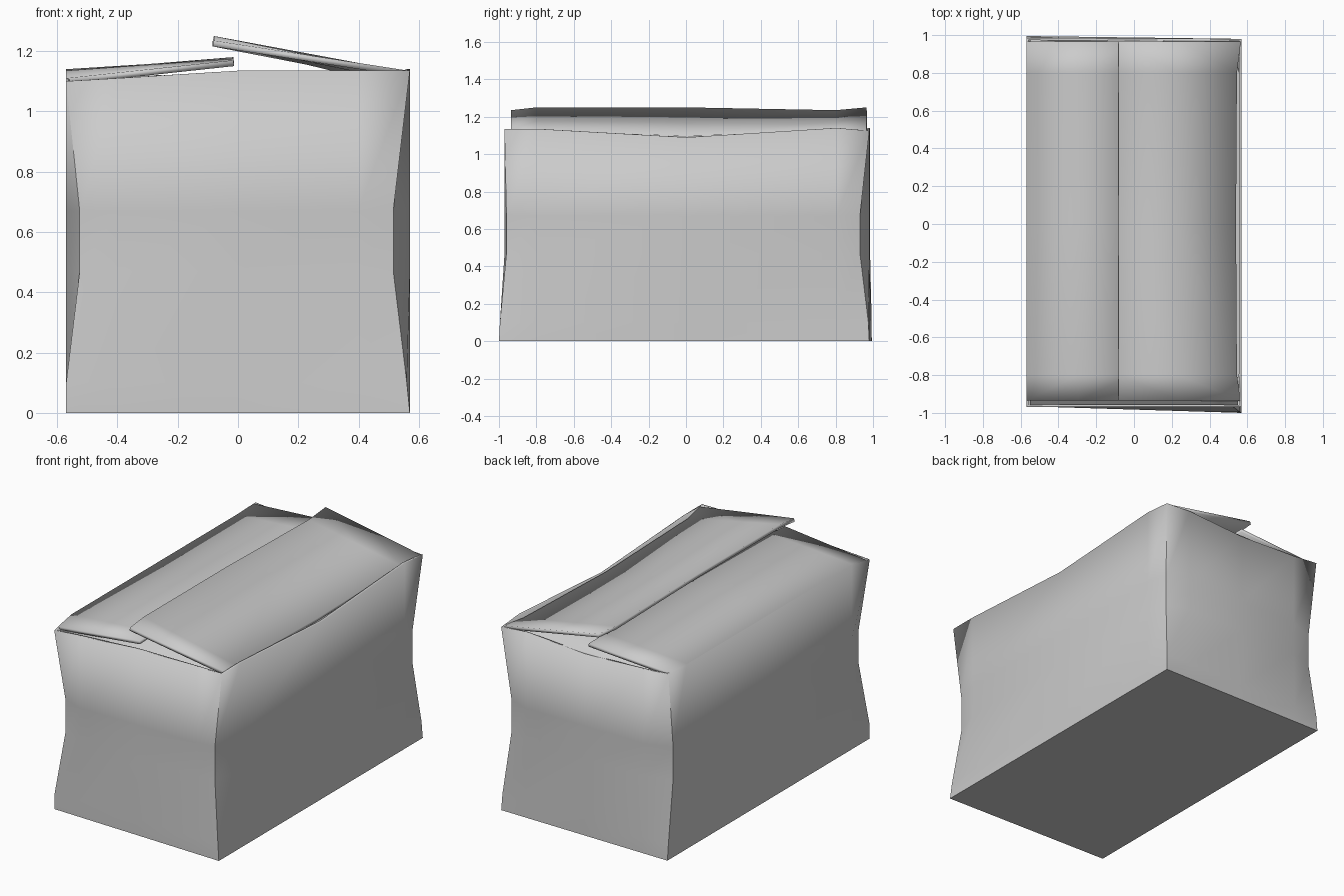
import bpy, bmesh, math
from mathutils import Vector

cube = bpy.data.objects.get("Cube")
if cube:
    bpy.data.objects.remove(cube)

grey = bpy.data.materials.new("plain grey card")
grey.use_nodes = True
grey.diffuse_color = (0.6, 0.6, 0.6, 1)
bsdf = next(n for n in grey.node_tree.nodes if n.type == 'BSDF_PRINCIPLED')
bsdf.inputs["Base Color"].default_value = (0.6, 0.6, 0.6, 1)
bsdf.inputs["Roughness"].default_value = 0.9


def finish(name, bm, thickness):
    """Turn a sheet into card: thickness below or inside, creases kept sharp."""
    mesh = bpy.data.meshes.new(name)
    bm.to_mesh(mesh)
    bm.free()
    mesh.materials.append(grey)
    obj = bpy.data.objects.new(name, mesh)
    bpy.context.collection.objects.link(obj)
    bpy.ops.object.select_all(action='DESELECT')
    obj.select_set(True)
    bpy.context.view_layer.objects.active = obj
    bpy.ops.object.shade_smooth_by_angle(angle=math.radians(30))
    solid = obj.modifiers.new("card thickness", 'SOLIDIFY')
    solid.thickness = thickness
    solid.offset = -1
    return obj


def ring(corners, heights, middle):
    """Closed ring of 16 points; wall centres follow the undented middle ring."""
    points = []
    for i in range(4):
        a, b = Vector(corners[i]), Vector(corners[(i + 1) % 4])
        ma, mb = Vector(middle[i]), Vector(middle[(i + 1) % 4])
        inset = 0.15 if i % 2 == 0 else 0.09
        for k, t in enumerate((0, inset, 0.5, 1 - inset)):
            p = a.lerp(b, t) if k == 0 else ma.lerp(mb, t)
            points.append((p.x, p.y, heights[4 * i + k]))
    return points


# Box body: dented corners, wavy rim, corners in order around from front -x
foot = [(-.57, -.965), (.57, -1), (.57, .98), (-.57, .995)]
low = [(-.57, -.965), (.56, -.995), (.565, .975), (-.57, .985)]
dent = [(-.525, -.925), (.515, -.96), (.535, .93), (-.56, .925)]
top = [(-.57, -.97), (.57, -.97), (.57, .98), (-.57, .985)]
rim = [1.10, 1.11, 1.135, 1.135, 1.135, 1.135, 1.09, 1.14,
       1.125, 1.135, 1.11, 1.125, 1.14, 1.135, 1.135, 1.135]
layers = [ring(foot, [0] * 16, foot), ring(low, [.1] * 16, foot),
          ring(dent, [.47] * 16, top), ring(dent, [.67] * 16, top),
          ring(top, rim, top)]
bm = bmesh.new()
rows = [[bm.verts.new(p) for p in layer] for layer in layers]
for a, b in zip(rows, rows[1:]):
    for i in range(16):
        j = (i + 1) % 16
        bm.faces.new((a[i], a[j], b[j], b[i]))
bm.faces.new(rows[0][::-1])
finish("box_body", bm, 0.015)


def flap(name, hinge, tip, thickness=0.02, steps=2):
    """Sheet lofted from a hinge line to a free edge."""
    bm = bmesh.new()
    grid = [[bm.verts.new(Vector(h).lerp(Vector(t), s / steps))
             for h, t in zip(hinge, tip)] for s in range(steps + 1)]
    for a, b in zip(grid, grid[1:]):
        for i in range(len(a) - 1):
            bm.faces.new((a[i], a[i + 1], b[i + 1], b[i]))
    bm.normal_update()
    if sum(f.normal.z for f in bm.faces) < 0:
        bmesh.ops.reverse_faces(bm, faces=bm.faces[:])
    return finish(name, bm, thickness)


# Long outer flaps: the +x one lies over the -x one
stations = (-.935, -.8, 0, .8, .965)


def long_edge(xs, zs):
    return [(x, y, z) for x, y, z in zip(xs, stations, zs)]


flap("upper_long_flap",
     long_edge((.565, .545, .54, .545, .565), (1.135, 1.12, 1.1, 1.12, 1.13)),
     long_edge([-.08] * 5, (1.235, 1.25, 1.25, 1.235, 1.25)))
flap("lower_long_flap",
     long_edge([-.57] * 5, (1.11, 1.135, 1.135, 1.135, 1.14)),
     long_edge([-.015] * 5, (1.17, 1.175, 1.18, 1.175, 1.175)))

# Short inner flaps tucked underneath
for name, y0, y1 in (("front_inner_flap", -.96, -.05), ("back_inner_flap", .975, .2)):
    across = ((-.55, 1.095), (-.05, 1.12), (.4, 1.12), (.55, 1.105))
    flap(name, [(x, y0, z) for x, z in across],
         [(x * .95, y1, z - .02) for x, z in across], 0.015)
